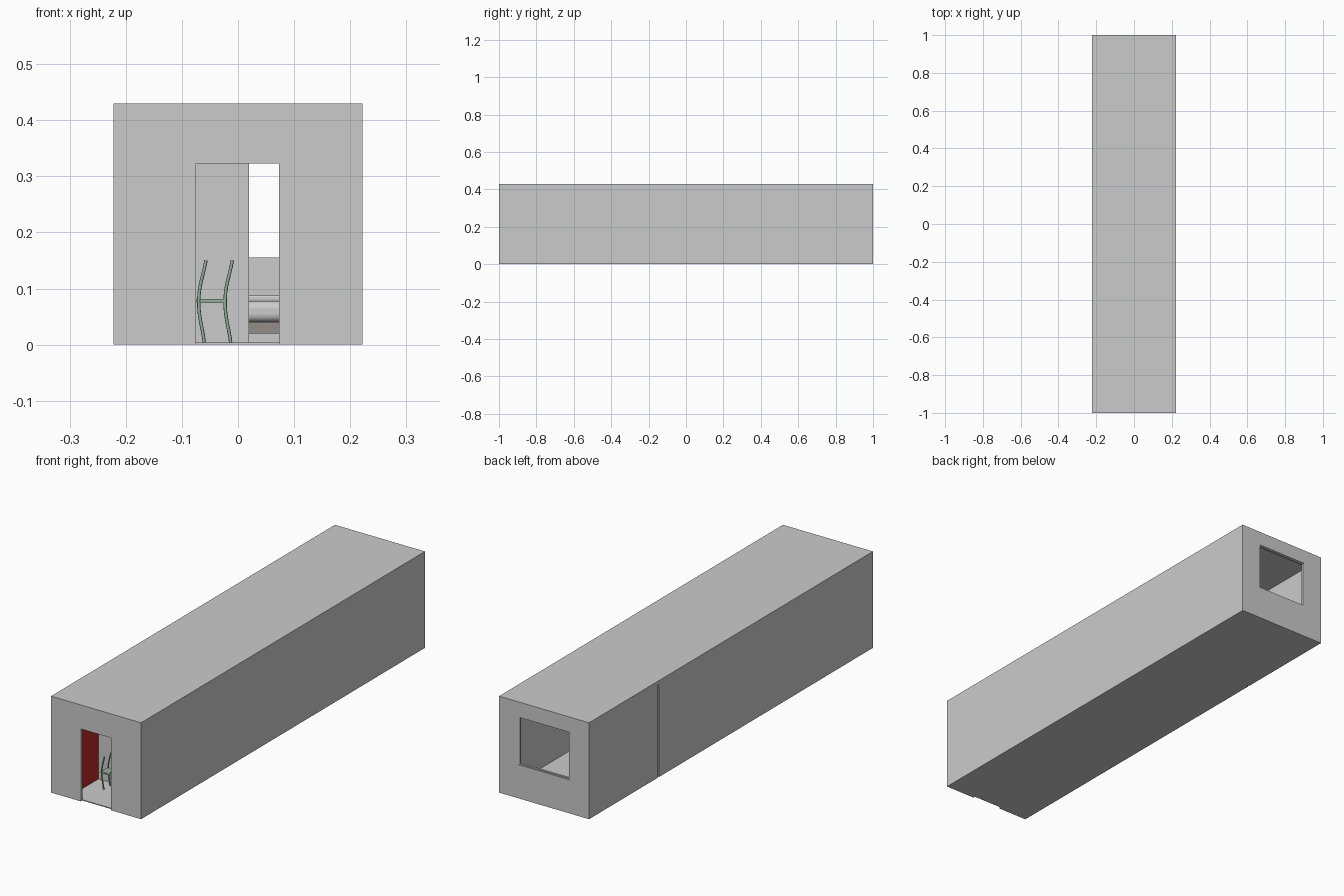
import bpy

if "Cube" in bpy.data.objects:
    bpy.data.objects.remove(bpy.data.objects["Cube"])

W, L, H = 0.222, 1.0, 0.43      # half width, half length, height
T, ROOF = 0.01, 0.016           # wall and roof thickness


def material(name, rgb):
    m = bpy.data.materials.new(name)
    m.diffuse_color = (*rgb, 1)
    m.use_nodes = True
    m.node_tree.nodes["Principled BSDF"].inputs["Base Color"].default_value = m.diffuse_color
    return m


red = material("red_paint", (0.5, 0.02, 0.02))
green = material("green_metal", (0.3, 0.42, 0.33))
brown = material("brown_base", (0.3, 0.27, 0.25))


def box(name, x, y, z, mat=None, bevel=0):
    """Box from (min, max) ranges on each axis."""
    bpy.ops.mesh.primitive_cube_add(size=1, location=[sum(r) / 2 for r in (x, y, z)])
    o = bpy.context.object
    o.name = name
    o.scale = [r[1] - r[0] for r in (x, y, z)]
    bpy.ops.object.transform_apply(location=False, rotation=False, scale=True)
    if bevel:
        b = o.modifiers.new("round", "BEVEL")
        b.width, b.segments = bevel, 4
        bpy.ops.object.shade_smooth_by_angle()
    if mat:
        o.data.materials.append(mat)
    return o


def wall_with_hole(name, y, hole_x, hole_z):
    """End wall: upright plate in xz with a rectangular opening."""
    x0, x1 = hole_x
    z0, z1 = hole_z
    top = H - ROOF
    wi = W - T
    if z0 <= 0:    # doorway: one U-shaped profile
        pts = [(-wi, 0), (x0, 0), (x0, z1), (x1, z1), (x1, 0), (wi, 0), (wi, top), (-wi, top)]
        faces = [(0, 1, 2, 7), (2, 3, 6, 7), (3, 4, 5, 6)]
    else:          # window: outer and inner ring
        pts = [(-wi, 0), (wi, 0), (wi, top), (-wi, top), (x0, z0), (x1, z0), (x1, z1), (x0, z1)]
        faces = [(i, (i + 1) % 4, 4 + (i + 1) % 4, 4 + i) for i in range(4)]
    me = bpy.data.meshes.new(name)
    me.from_pydata([(px, y, pz) for px, pz in pts], [], faces)
    o = bpy.data.objects.new(name, me)
    bpy.context.collection.objects.link(o)
    s = o.modifiers.new("thickness", "SOLIDIFY")
    s.thickness = T
    s.offset = 0
    return o


# Shell: floor, roof, side walls (left one split by a seam), end walls
box("floor", (-W + T, W - T), (-L + T, L - T), (0, 0.004))
box("roof", (-W, W), (-L, L), (H - ROOF, H))
box("right_wall", (W - T, W), (-L, L), (0, H - ROOF))
box("left_wall_front", (-W, -W + T), (-L, 0.507), (0, H - ROOF))
box("left_wall_back", (-W, -W + T), (0.513, L), (0, H - ROOF))
wall_with_hole("front_wall", -L + T / 2, (-0.075, 0.073), (0, 0.323))
wall_with_hole("back_wall", L - T / 2, (-0.127, 0.127), (0.15, 0.365))

# Slim window frame
for sx in (-1, 1):
    box("window_frame_side", sorted((sx * 0.127, sx * 0.122)), (L - 0.012, L - 0.003), (0.15, 0.365))
for z in (0.15, 0.36):
    box("window_frame_rail", (-0.122, 0.122), (L - 0.012, L - 0.003), (z, z + 0.005))

# Entrance lobby: red side panel and partition beside the corridor
box("red_panel", (-0.14, -0.135), (-L + T, -0.79), (0.004, H - ROOF), red)
box("partition", (-W + T, 0.02), (-0.79, -0.78), (0.004, H - ROOF))


# Chair: bent side posts with a thin seat
def post(x, y):
    cu = bpy.data.curves.new("chair_post", "CURVE")
    cu.dimensions = "3D"
    cu.bevel_depth, cu.bevel_resolution = 0.003, 2
    cu.resolution_u = 6
    cu.use_fill_caps = True
    sp = cu.splines.new("BEZIER")
    path = [(0, 0.004), (-0.01, 0.08), (0.003, 0.15)]
    sp.bezier_points.add(len(path) - 1)
    for p, (dx, z) in zip(sp.bezier_points, path):
        p.co = (x + dx, y, z)
        p.handle_left_type = p.handle_right_type = "AUTO"
    o = bpy.data.objects.new("chair_post", cu)
    bpy.context.collection.objects.link(o)
    cu.materials.append(green)


for x in (-0.06, -0.013):
    for y in (-0.86, -0.815):
        post(x, y)
box("chair_seat", (-0.074, -0.022), (-0.862, -0.813), (0.074, 0.081), green)

# Bed in the middle of the room
BX, BY = (-0.06, 0.205), (0.08, 0.45)
box("bed_base", BX, BY, (0.02, 0.04), brown)
box("mattress", BX, BY, (0.04, 0.078), bevel=0.014)
box("bed_cover", BX, (0.16, 0.45), (0.076, 0.088), bevel=0.004)
for x in (-0.055, 0.185):
    for y in (0.085, 0.43):
        box("bed_leg", (x, x + 0.015), (y, y + 0.015), (0.004, 0.02), brown)
